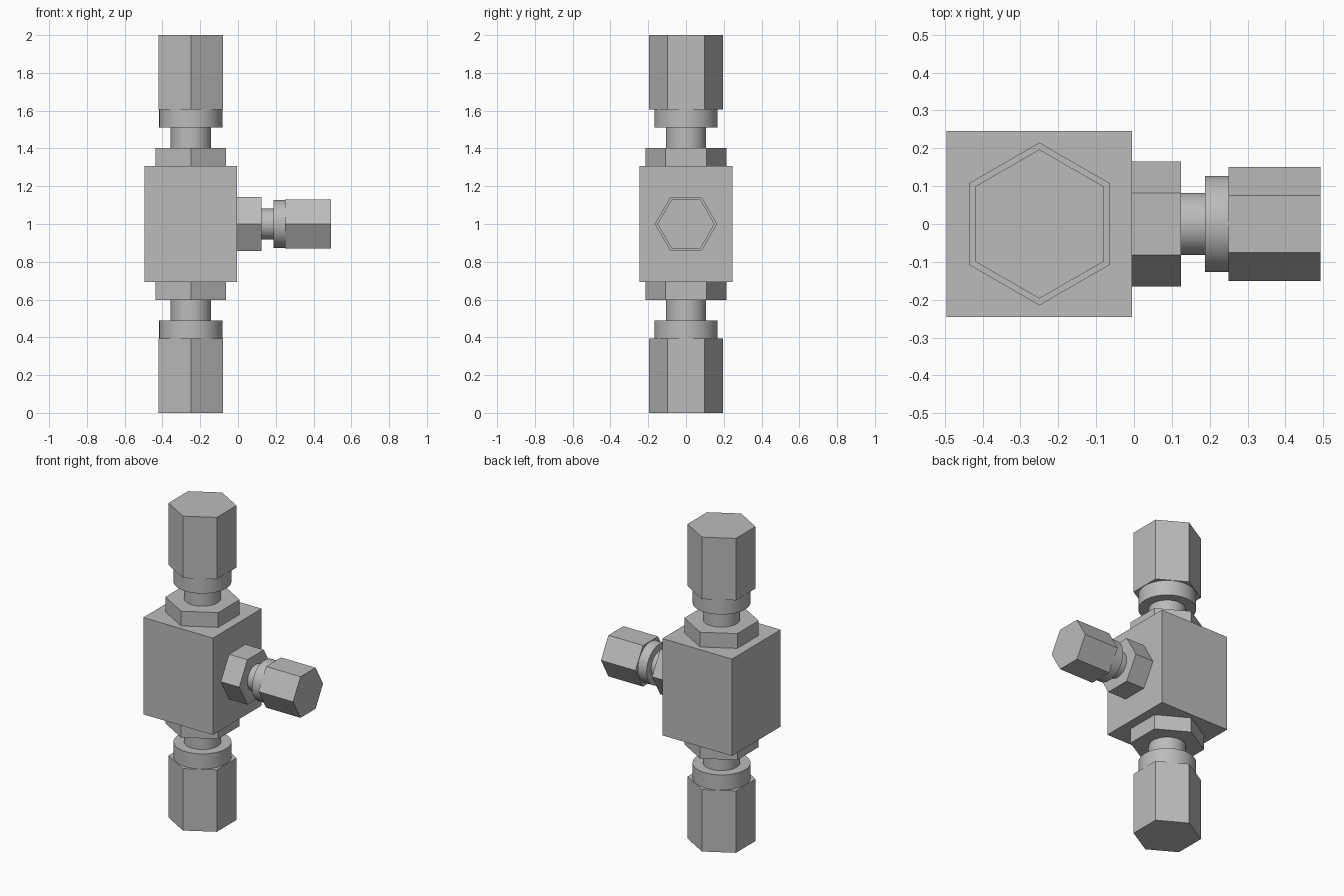
import bpy
import math
from mathutils import Matrix, Vector

cube = bpy.data.objects.get("Cube")
if cube:
    bpy.data.objects.remove(cube, do_unlink=True)

# Single metal colour
steel = bpy.data.materials.new("steel_grey")
steel.use_nodes = True
GREY = (0.5, 0.5, 0.5, 1)
steel.diffuse_color = GREY
steel.node_tree.nodes["Principled BSDF"].inputs["Base Color"].default_value = GREY

ROUND, HEX = 64, 6
CENTRE = Vector((-0.25, 0, 1))


def finish(name):
    obj = bpy.context.object
    obj.name = name
    obj.data.materials.append(steel)
    return obj


def prism(name, sides, radius, start, end, axis):
    """Round or hexagonal bar between two distances from the centre along axis."""
    bpy.ops.mesh.primitive_cylinder_add(vertices=sides, radius=radius, depth=end - start)
    obj = finish(name)
    turn = axis.to_track_quat('Z', 'Y').to_matrix().to_4x4()
    if axis.x:  # hexagon corners point along y on every branch
        turn = Matrix.Rotation(math.pi / 2, 4, 'Y') @ Matrix.Rotation(0, 4, 'Z')
    obj.data.transform(turn)
    obj.location = CENTRE + axis * (start + end) / 2
    if sides == ROUND:
        bpy.ops.object.shade_smooth_by_angle(angle=math.radians(30))


def fitting(name, axis, stops, radii):
    """Flange, neck, collar and nut stacked outward from the block."""
    parts = (("flange", HEX), ("neck", ROUND), ("collar", ROUND), ("nut", HEX))
    for i, (part, sides) in enumerate(parts):
        prism(f"{name}_{part}", sides, radii[i], stops[i], stops[i + 1], axis)


# Central block
bpy.ops.mesh.primitive_cube_add(size=1, location=CENTRE)
block = finish("valve_block")
block.scale = (0.49, 0.49, 0.616)

# Matching upper and lower fittings, and the smaller side one
main_stops, main_radii = (0.308, 0.402, 0.51, 0.606, 1.0), (0.215, 0.107, 0.167, 0.197)
side_stops, side_radii = (0.245, 0.374, 0.438, 0.5, 0.743), (0.165, 0.082, 0.127, 0.151)
fitting("upper", Vector((0, 0, 1)), main_stops, main_radii)
fitting("lower", Vector((0, 0, -1)), main_stops, main_radii)
fitting("side", Vector((1, 0, 0)), side_stops, side_radii)
